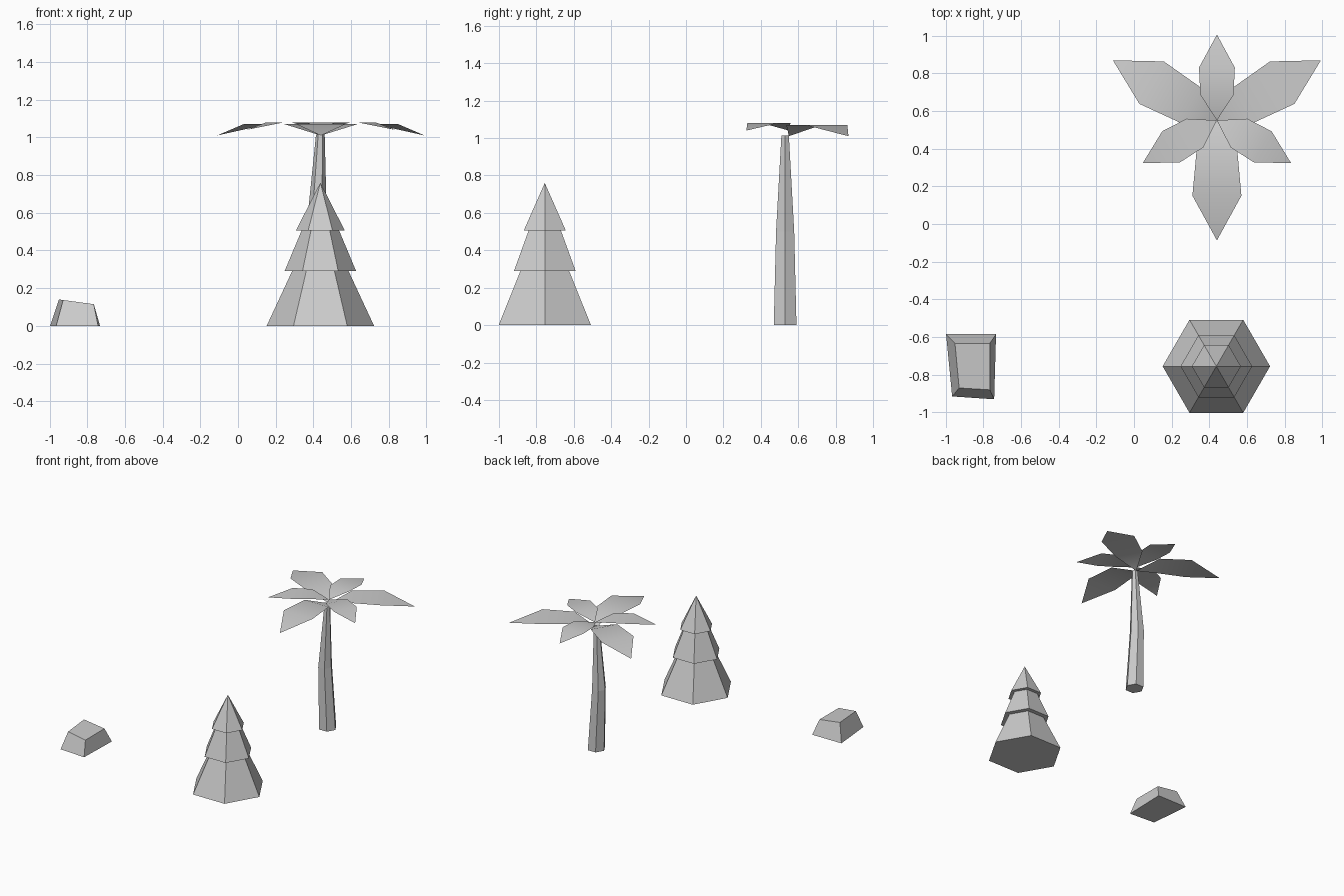
import bpy, bmesh
from math import sin, cos, radians, pi
from mathutils import Matrix, Vector

if "Cube" in bpy.data.objects:
    bpy.data.objects.remove(bpy.data.objects["Cube"])


def finish(bm, name, smooth=False, closed=True):
    if closed:
        bmesh.ops.recalc_face_normals(bm, faces=bm.faces)
    me = bpy.data.meshes.new(name)
    bm.to_mesh(me)
    bm.free()
    for p in me.polygons:
        p.use_smooth = smooth
    ob = bpy.data.objects.new(name, me)
    bpy.context.collection.objects.link(ob)
    return ob


def loft(name, rings):
    """Closed solid through rings of points; a one-point ring is an apex."""
    bm = bmesh.new()
    vs = [[bm.verts.new(p) for p in r] for r in rings]
    for a, b in zip(vs, vs[1:]):
        n = len(a)
        for i in range(n):
            j = (i + 1) % n
            if len(b) == 1:
                bm.faces.new((a[i], a[j], b[0]))
            else:
                bm.faces.new((a[i], a[j], b[j], b[i]))
    bm.faces.new(vs[0][::-1])
    if len(vs[-1]) > 1:
        bm.faces.new(vs[-1])
    return finish(bm, name)


def hexagon(x, y, z, r):
    if r == 0:
        return [(x, y, z)]
    return [(x + r * cos(i * pi / 3), y + r * sin(i * pi / 3), z) for i in range(6)]


# Conifer: three stepped tiers in one solid
tiers = [(0, .285), (.29, .15), (.29, .19), (.505, .10), (.505, .13), (.76, 0)]
loft("conifer", [hexagon(.437, -.755, z, r) for z, r in tiers])

# Palm trunk: tapered with a slight bend
loft("palm_trunk", [hexagon(.44, .53, 0, .07),
                    hexagon(.417, .53, .5, .056),
                    hexagon(.437, .53, 1.015, .023)])


def leaf(name, angle, rows):
    """Thin leaf from rows of (distance, half width, height)."""
    bm = bmesh.new()
    move = Matrix.Translation((.44, .55, 0)) @ Matrix.Rotation(radians(angle), 4, 'Z')
    prev = None
    for d, w, z in rows:
        row = [bm.verts.new(move @ Vector((d, s * w, z))) for s in ((-1, 1) if w else (0,))]
        if prev:
            bm.faces.new(prev[:1] + row + prev[:0:-1])
        prev = row
    for f in bm.faces:
        f.normal_update()
        if f.normal.z < 0:
            f.normal_flip()
    finish(bm, name, smooth=True, closed=False)


# Palm crown: three large and three small leaves alternating
large = [(0, 0, 1.01), (.16, .108, 1.07), (.40, .13, 1.07), (.637, 0, 1.01)]
small = [(0, 0, 1.04), (.135, .088, 1.08), (.28, .095, 1.08), (.455, 0, 1.04)]
for i in range(3):
    leaf(f"large_leaf_{i}", -90 + 120 * i, large)
    leaf(f"small_leaf_{i}", -30 + 120 * i, small)

# Rock: irregular tapered block
loft("rock", [
    [(-.997, -.585, 0), (-.965, -.915, 0), (-.742, -.93, 0), (-.732, -.585, 0)],
    [(-.95, -.633, .14), (-.928, -.87, .137), (-.765, -.88, .115), (-.765, -.633, .115)]])
